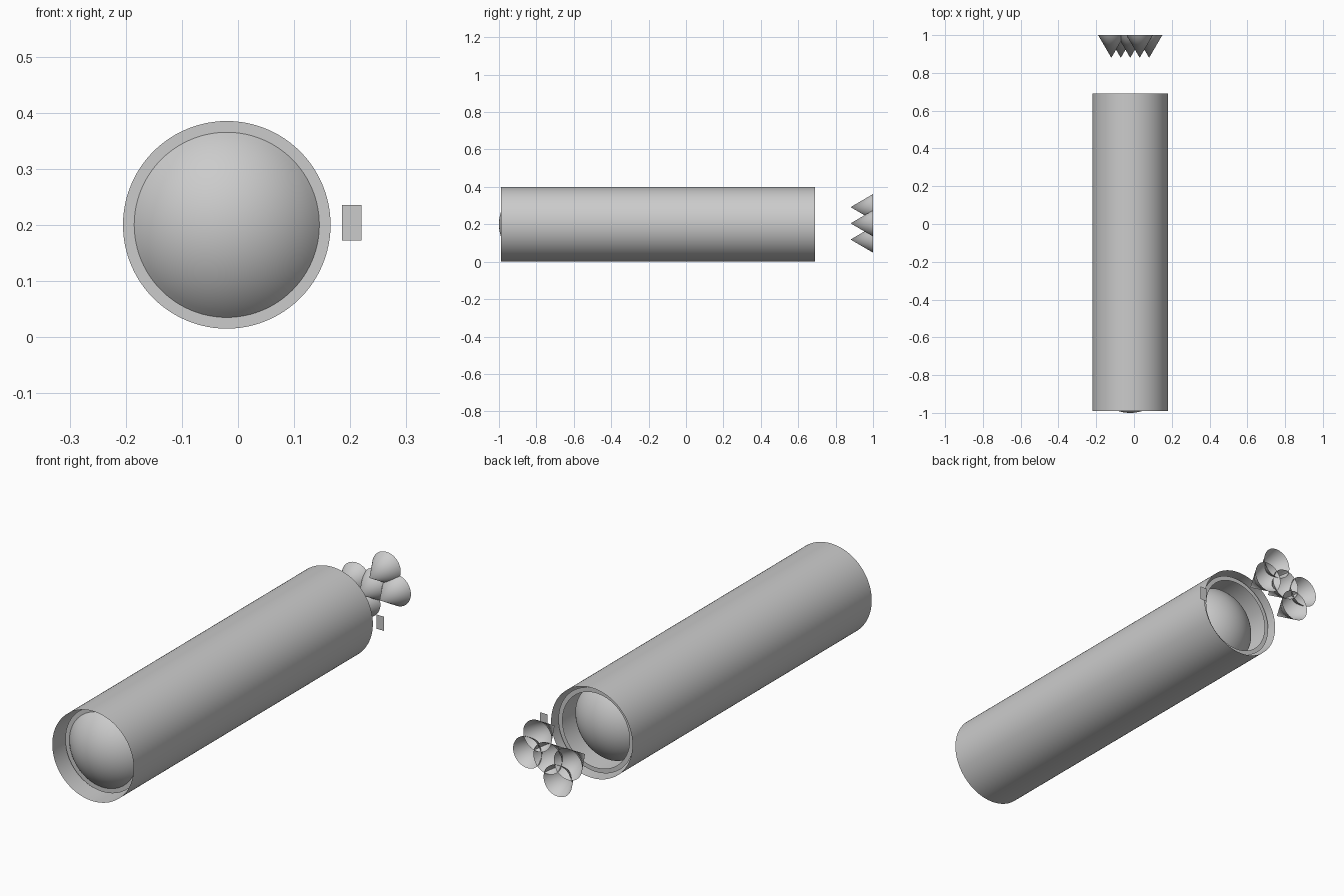
import bpy, math

if "Cube" in bpy.data.objects:
    bpy.data.objects.remove(bpy.data.objects["Cube"])

CX, CZ = -0.02, 0.2   # long axis of the stage runs along y


def lathe(name, profile, cx=CX, cz=CZ, segs=96):
    """Revolve (radius, y) points around a y-parallel axis."""
    verts, faces, rings = [], [], []
    for r, y in profile:
        n = 1 if r < 1e-6 else segs
        rings.append((len(verts), n))
        for i in range(n):
            a = 2 * math.pi * i / segs
            verts.append((cx + r * math.cos(a), y, cz + r * math.sin(a)))
    for (a, na), (b, nb) in zip(rings, rings[1:]):
        for i in range(segs):
            j = (i + 1) % segs
            if na == 1:
                faces.append((a, b + j, b + i))
            elif nb == 1:
                faces.append((a + i, a + j, b))
            else:
                faces.append((a + i, a + j, b + j, b + i))
    mesh = bpy.data.meshes.new(name)
    mesh.from_pydata(verts, [], faces)
    obj = bpy.data.objects.new(name, mesh)
    bpy.context.collection.objects.link(obj)
    bpy.context.view_layer.objects.active = obj
    obj.select_set(True)
    bpy.ops.object.shade_smooth_by_angle(angle=math.radians(35))
    obj.select_set(False)
    return obj


def dome_profile(base_y, apex_y, radius=0.165, steps=14):
    """Shallow spherical cap."""
    h = abs(apex_y - base_y)
    s = 1 if apex_y > base_y else -1
    R = (radius ** 2 + h ** 2) / (2 * h)
    top = math.asin(radius / R)
    return [(R * math.sin(top * i / steps),
             apex_y - s * R * (1 - math.cos(top * i / steps)))
            for i in range(steps + 1)]


# Thin open outer shell
lathe("outer_tube", [(0.2, -0.99), (0.2, 0.69)])

# Tank ends and the flat rings around them
lathe("front_dome", dome_profile(-0.92, -1.0))
lathe("front_ring", [(0.165, -0.92), (0.185, -0.92)])
lathe("rear_dome", dome_profile(0.57, 0.65))
lathe("rear_ring", [(0.165, 0.66), (0.185, 0.66)])

# Engine cluster: one central bell and four around it
offsets = [(0, 0)] + [(0.1 * math.cos(math.radians(a)), 0.1 * math.sin(math.radians(a)))
                      for a in (0, 60, 180, 240)]
for i, (dx, dz) in enumerate(offsets):
    lathe(f"engine_bell_{i + 1}", [(0, 0.88), (0.07, 1.0)], CX + dx, CZ + 0.005 + dz, 48)

# Small side plate behind the tube
mesh = bpy.data.meshes.new("side_plate")
mesh.from_pydata([(0.185, 0.71, 0.172), (0.22, 0.71, 0.172),
                  (0.22, 0.71, 0.235), (0.185, 0.71, 0.235)], [], [(0, 1, 2, 3)])
bpy.context.collection.objects.link(bpy.data.objects.new("side_plate", mesh))
